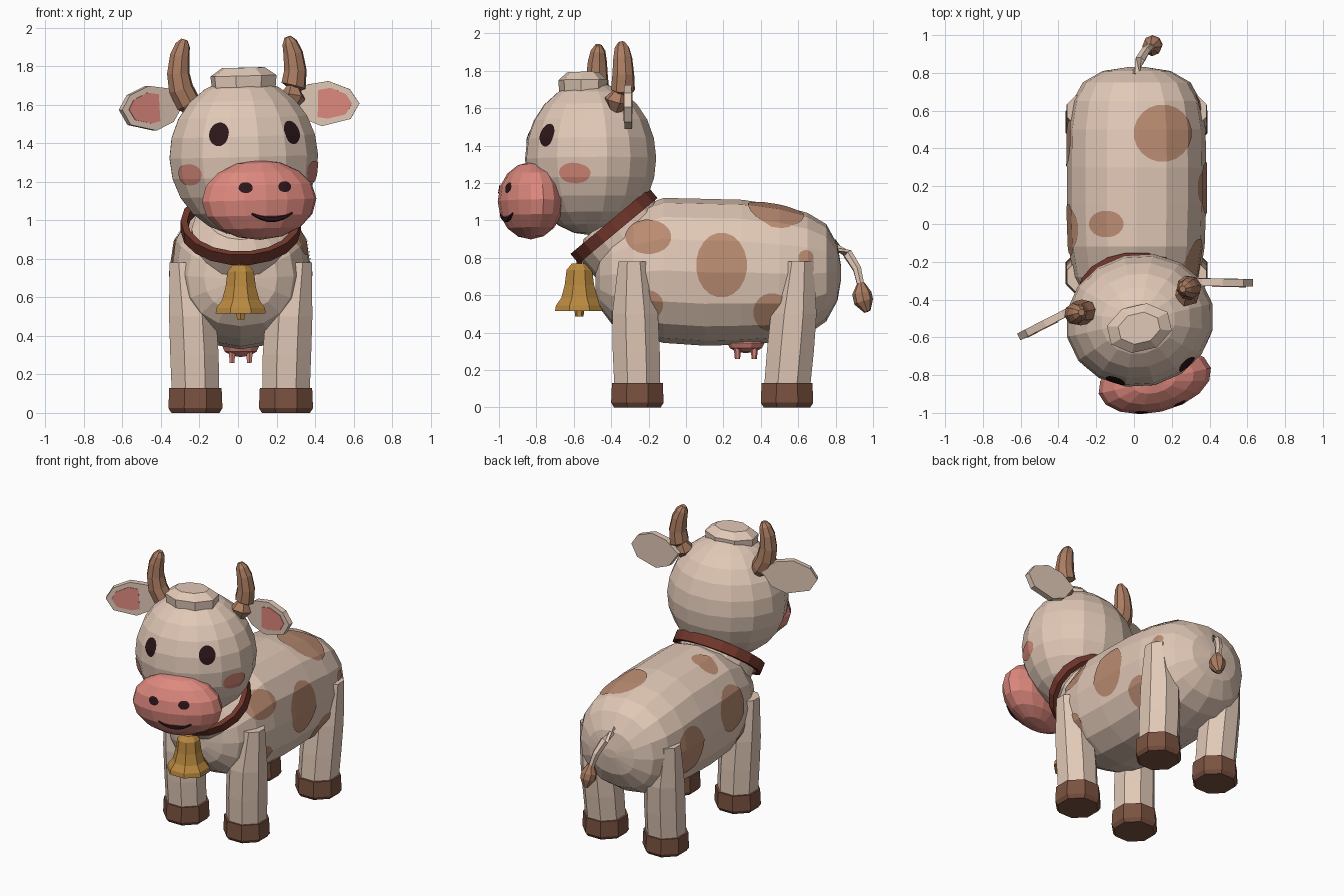
import bpy, bmesh
from math import sin, cos, pi, radians, sqrt, copysign
from mathutils import Vector, Matrix

cube = bpy.data.objects.get("Cube")
if cube:
    bpy.data.objects.remove(cube, do_unlink=True)


def material(name, red, green, blue):
    """Flat colour given as 0-255 screen values, stored as linear."""
    colour = [(c / 255) ** 2.2 for c in (red, green, blue)] + [1.0]
    mat = bpy.data.materials.new(name)
    mat.use_nodes = True
    mat.diffuse_color = colour
    mat.node_tree.nodes["Principled BSDF"].inputs["Base Color"].default_value = colour
    return mat


CREAM = material("cream hide", 224, 199, 181)
SPOT = material("spot brown", 184, 138, 113)
HORN = material("horn brown", 170, 124, 98)
HOOF = material("hoof brown", 122, 83, 66)
LEATHER = material("collar leather", 112, 57, 47)
GOLD = material("bell gold", 184, 136, 66)
PINK = material("muzzle pink", 221, 136, 125)
BLUSH = material("cheek blush", 206, 132, 117)
DARK = material("dark eyes", 48, 29, 32)

X, Y, Z = Vector((1, 0, 0)), Vector((0, 1, 0)), Vector((0, 0, 1))
MID = .014  # centre plane of the trunk; the turned head balances it


def finish(name, bm, mat, recalc=True):
    if recalc:
        bmesh.ops.remove_doubles(bm, verts=bm.verts[:], dist=0.0005)
        bmesh.ops.recalc_face_normals(bm, faces=bm.faces[:])
    mesh = bpy.data.meshes.new(name)
    bm.to_mesh(mesh)
    bm.free()
    mesh.materials.append(mat)
    ob = bpy.data.objects.new(name, mesh)
    bpy.context.scene.collection.objects.link(ob)
    return ob


def ring(centre, u, v, sides, turn=0.0, power=1.0):
    """Closed loop of points; power below one squares it off."""
    def bulge(c):
        return copysign(abs(c) ** power, c)
    angles = [2 * pi * (i + turn) / sides for i in range(sides)]
    return [Vector(centre) + u * bulge(cos(a)) + v * bulge(sin(a)) for a in angles]


def loft(name, rings, mat, cap=True):
    """Skin between rings of equal point count."""
    bm = bmesh.new()
    rows = [[bm.verts.new(p) for p in r] for r in rings]
    n = len(rows[0])
    for low, high in zip(rows, rows[1:]):
        for i in range(n):
            j = (i + 1) % n
            bm.faces.new((low[i], low[j], high[j], high[i]))
    if cap:
        bm.faces.new(rows[0])
        bm.faces.new(rows[-1])
    return finish(name, bm, mat)


def tube(name, path, mat, sides=7):
    """Tapered tube along (x, y, z, radius) stations."""
    points = [Vector(p[:3]) for p in path]
    rings = []
    for i, p in enumerate(points):
        along = points[min(i + 1, len(points) - 1)] - points[max(i - 1, 0)]
        u = along.cross(Y if abs(along.normalized().y) < 0.8 else X).normalized()
        v = along.cross(u).normalized()
        rings.append(ring(p, u * path[i][3], v * path[i][3], sides))
    return loft(name, rings, mat)


def lathe(name, centre, profile, mat, sides=8, rx=1.0, ry=1.0):
    """Upright stack of (height, radius) rings."""
    c = Vector(centre)
    return loft(name, [ring(c + Z * h, X * r * rx, Y * r * ry, sides, 0.5)
                       for h, r in profile], mat)


def ellipsoid(name, centre, size, mat, segments=16, rings=10):
    bm = bmesh.new()
    place = Matrix.Translation(centre) @ Matrix.Diagonal((*size, 1))
    bmesh.ops.create_uvsphere(bm, u_segments=segments, v_segments=rings,
                              radius=1, matrix=place)
    return finish(name, bm, mat)


def patch(name, source, centre, facing, ru, rv, mat):
    """Elliptical painted patch cut from the source surface and lifted a hair."""
    facing, centre = Vector(facing).normalized(), Vector(centre)
    u = (Y if abs(facing.z) > 0.9 else Z).cross(facing).normalized()
    v = facing.cross(u)
    bm = bmesh.new()
    bm.from_mesh(source.data)
    away = [f for f in bm.faces if f.normal.dot(facing) < 0.1]
    bmesh.ops.delete(bm, geom=away, context="FACES")
    for i in range(20):
        a = pi * i / 10
        bmesh.ops.bisect_plane(
            bm, geom=bm.verts[:] + bm.edges[:] + bm.faces[:], clear_outer=True,
            plane_co=centre + u * ru * cos(a) + v * rv * sin(a),
            plane_no=u * cos(a) / ru + v * sin(a) / rv)
    bm.normal_update()
    for vert, normal in [(w, w.normal.copy()) for w in bm.verts]:
        vert.co += normal * 0.005
    return finish(name, bm, mat, recalc=False)


# Body: rings along the spine (y, top, bottom, half width)
spine = [(-.485, .78, .62, .08), (-.46, .88, .53, .19), (-.40, .97, .45, .275),
         (-.28, 1.06, .385, .335), (-.12, 1.12, .345, .36), (.1, 1.115, .33, .368),
         (.3, 1.11, .335, .368), (.5, 1.08, .35, .365), (.65, 1.04, .39, .34),
         (.75, .98, .46, .285), (.81, .87, .57, .18), (.83, .75, .69, .05)]
body = loft("body", [ring((MID, y, (t + b) / 2), X * w, Z * (t - b) / 2, 16, 0, .88)
                     for y, t, b, w in spine], CREAM)

# Hide spots: on each flank (side, y, z, ry, rz) and on the back
flank_spots = [(1, -.2, .91, .12, .09), (1, .19, .76, .135, .17),
               (1, -.22, .55, .1, .08), (1, .46, .51, .1, .1),
               (1, .64, .8, .04, .04), (-1, -.03, .8, .135, .15),
               (-1, .44, .69, .135, .16), (-1, -.22, .55, .1, .08)]
for side, y, z, ry, rz in flank_spots:
    patch("flank_spot", body, (0, y, z), X * side, ry, rz, SPOT)
patch("rump_spot", body, (.15, .48, 1), Z, .15, .15, SPOT)
patch("back_spot", body, (-.145, 0, 1), Z, .09, .07, SPOT)

# Legs and hooves
for end, foot_y, top_y in (("front", -.26, -.28), ("back", .54, .6)):
    for side_name, side in (("left", 1), ("right", -1)):
        stations = [(.235, .1, 0, .133), (.24, .3, .3, .136),
                    (.25, .5, .6, .132), (.288, .78, 1, .088)]
        loft(f"{end}_{side_name}_leg",
             [ring((MID + side * x, foot_y + (top_y - foot_y) * t, z),
                   X * r, Y * r, 8, .5) for x, z, t, r in stations], CREAM)
        lathe(f"{end}_{side_name}_hoof", (MID + side * .235, foot_y, 0),
              [(0, .135), (.025, .152), (.13, .147)], HOOF)

# Udder
ellipsoid("udder", (MID, .32, .345), (.1, .1, .055), PINK, 10, 6)
for dx in (-.045, .045):
    for dy in (-.045, .045):
        lathe("teat", (MID + dx, .32 + dy, .26), [(0, .014), (.06, .02)], PINK, 6)

# Tail
tube("tail", [(.005, .78, .87, .035), (.03, .865, .82, .028),
              (.06, .915, .74, .025), (.09, .94, .63, .02)], CREAM, 6)
tube("tail_tuft", [(.088, .935, .665, .02), (.095, .94, .61, .052),
                   (.10, .95, .565, .052), (.105, .97, .512, .018)], HORN, 8)

# Neck, collar and bell
collar_mid = Vector((MID, -.385, .97))
axis, slope = Vector((0, -.64, .77)), Vector((0, .77, .64))
loft("neck", [ring(collar_mid + axis * d, X * r, slope * r, 16)
              for d, r in ((-.2, .25), (-.02, .255), (.05, .17))], CREAM)
band = [(-.034, 1), (.034, 1), (.034, .89), (-.034, .89), (-.034, 1)]
loft("collar", [ring(collar_mid + axis * d, X * .312 * s, slope * .278 * s, 18)
                for d, s in band], LEATHER, cap=False)
bell_at = (MID, -.57, 0)
lathe("bell", bell_at, [(.525, .11), (.515, .141), (.545, .136), (.585, .105),
                        (.655, .085), (.735, .074), (.768, .045)], GOLD)
lathe("bell_clapper", bell_at, [(.485, .022), (.535, .028)], GOLD, 6)
lathe("bell_loop", bell_at, [(.755, .015), (.82, .015)], LEATHER, 6)

# Head parts are built around the head centre, then posed together
head = ellipsoid("head", (0, 0, 0), (.395, .352, .41), CREAM, 16, 12)
head_parts = [head]
muzzle_at, muzzle_size = Vector((0, -.33, -.225)), (.305, .167, .207)
muzzle = ellipsoid("muzzle", muzzle_at, muzzle_size, PINK, 16, 8)
head_parts.append(muzzle)
head_parts.append(lathe("hair_tuft", (0, -.04, 0), [(.34, 1), (.42, 1.05), (.462, .68)],
                        CREAM, 8, .17, .123))

# Smile following the muzzle curve
smile = []
for i in range(9):
    t = i / 4 - 1
    x, z = .035 + .11 * t, -.1 + .03 * t * t
    depth = sqrt(1 - (x / muzzle_size[0]) ** 2 - (z / muzzle_size[2]) ** 2)
    smile.append((x, muzzle_at.y - muzzle_size[1] * depth + .004,
                  muzzle_at.z + z, .005 + .011 * (1 - t * t)))
head_parts.append(tube("smile", smile, DARK, 6))

ear_outline = [(-.05, .03), (.05, .10), (.16, .115), (.27, .07), (.318, -.005),
               (.27, -.085), (.12, -.118), (.02, -.075)]
inner_outline = [(.105, .07), (.17, .08), (.25, .045), (.28, -.005),
                 (.245, -.06), (.15, -.08), (.1, -.07)]
for side_name, side in (("left", 1), ("right", -1)):
    # Painted face details
    eye = Vector((side * .198, -.288, .125))
    cheek = Vector((side * .34, -.17, -.088))
    head_parts += [
        patch(side_name + "_eye", head, eye, eye, .053, .062, DARK),
        patch(side_name + "_cheek", head, cheek, cheek, .086, .055, BLUSH),
        patch(side_name + "_nostril", muzzle, muzzle_at + Vector((side * .103, 0, .065)),
              -Y, .035, .027, DARK)]

    # Ears: flat leaf plates swept a little forward
    out = Vector((side * cos(radians(14)), -sin(radians(14)), 0))
    front = Vector((side * out.y, -abs(out.x), 0))
    root = Vector((side * .328, .135, .265))

    def plate(outline, near, far):
        return [[root + out * u + Z * v + front * d for u, v in outline]
                for d in (near, far)]
    head_parts += [
        loft(side_name + "_ear", plate(ear_outline, -.02, .02), CREAM),
        loft(side_name + "_inner_ear", plate(inner_outline, .018, .024), PINK)]

    # Horns: upward curve with a narrow root
    curve = [(.21, .22, .03), (.265, .29, .066), (.30, .36, .066), (.312, .44, .06),
             (.302, .53, .052), (.285, .585, .04), (.275, .615, .018)]
    if side > 0:
        # The left horn sits on a separate flared stump
        curve = [(.285, .345, .03)] + curve[2:]
        head_parts.append(tube("left_horn_stump", [(.27, .07, .23, .02), (.285, .08, .3, .07),
                                                   (.295, .1, .36, .03)], HORN, 6))
    head_parts.append(tube(side_name + "_horn",
                           [(side * x, .11, z, r) for x, z, r in curve], HORN, 8))

pose = (Matrix.Translation((.03, -.51, 1.33)) @ Matrix.Rotation(radians(13), 4, "Z")
        @ Matrix.Rotation(radians(-1.5), 4, "Y"))
for part in head_parts:
    part.data.transform(pose)
